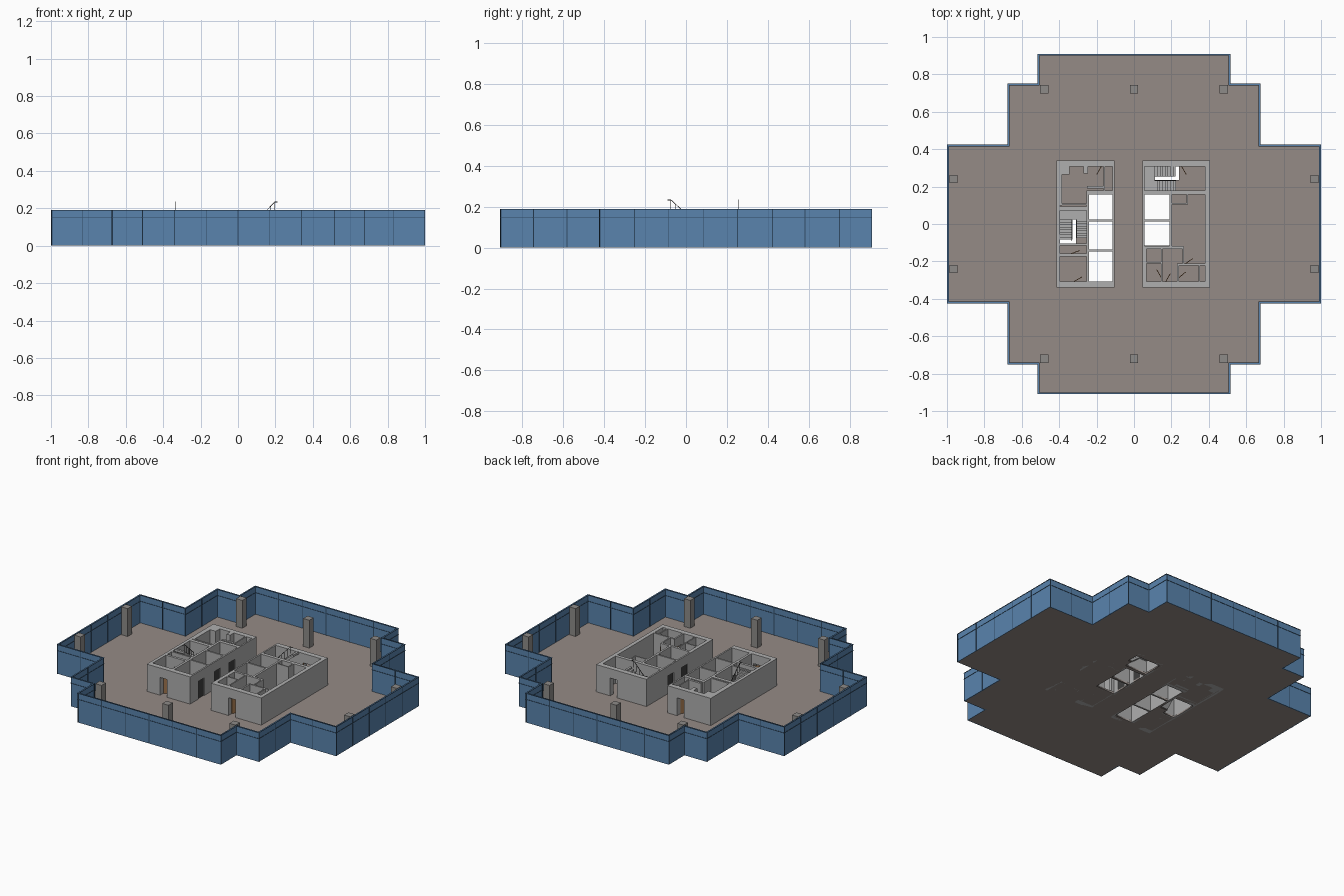
import bpy, bmesh, math
from mathutils import Vector, Matrix

if "Cube" in bpy.data.objects:
    bpy.data.objects.remove(bpy.data.objects["Cube"])

FLOOR, TOP, WALL, DOOR = 0.01, 0.19, 0.186, 0.125


def material(name, r, g, b):
    m = bpy.data.materials.new(name)
    m.diffuse_color = (r, g, b, 1)
    m.use_nodes = True
    m.node_tree.nodes["Principled BSDF"].inputs["Base Color"].default_value = m.diffuse_color
    return m


GLASS = material("blue_glass", 0.10, 0.23, 0.42)
FRAME = material("dark_blue_frame", 0.03, 0.07, 0.13)
STONE = material("taupe_floor", 0.30, 0.26, 0.24)
WOOD = material("brown_wood", 0.33, 0.17, 0.07)
GREY = material("light_grey", 0.43, 0.43, 0.43)
CONCRETE = material("column_grey", 0.27, 0.26, 0.25)
DARK = material("dark_metal", 0.05, 0.05, 0.05)


def finish(name, bm, mat):
    bmesh.ops.recalc_face_normals(bm, faces=bm.faces)
    me = bpy.data.meshes.new(name)
    bm.to_mesh(me)
    bm.free()
    ob = bpy.data.objects.new(name, me)
    bpy.context.collection.objects.link(ob)
    me.materials.append(mat)
    return ob


def boxes(name, items, mat):
    """One object from many (x0, x1, y0, y1, z0, z1) boxes."""
    bm = bmesh.new()
    for x0, x1, y0, y1, z0, z1 in items:
        mtx = Matrix.Translation(((x0 + x1) / 2, (y0 + y1) / 2, (z0 + z1) / 2)) @ \
            Matrix.Diagonal((abs(x1 - x0), abs(y1 - y0), z1 - z0, 1))
        bmesh.ops.create_cube(bm, size=1, matrix=mtx)
    return finish(name, bm, mat)


def prism(name, pts, vec, mat):
    """Extrude a planar profile along a vector."""
    bm = bmesh.new()
    face = bm.faces.new([bm.verts.new(p) for p in pts])
    ext = bmesh.ops.extrude_face_region(bm, geom=[face], use_keep_orig=True)
    bmesh.ops.translate(bm, vec=vec, verts=[v for v in ext["geom"] if isinstance(v, bmesh.types.BMVert)])
    return finish(name, bm, mat)


def rect(x0, x1, y0, y1):
    return [(x0, y0), (x1, y0), (x1, y1), (x0, y1)]


# Stepped plan outline, mirrored from one quarter
quarter = [(1, 0.425), (0.675, 0.425), (0.675, 0.75), (0.515, 0.75), (0.515, 0.91)]
outline = quarter + [(-x, y) for x, y in quarter[::-1]]
outline += [(-x, -y) for x, y in outline]

# Lift shafts of the two cores
left_shafts = [rect(-0.24, -0.115, a, b) for a, b in ((0.024, 0.158), (-0.136, 0.013), (-0.307, -0.147))]
right_shafts = [rect(0.055, 0.19, a, b) for a, b in ((0.024, 0.158), (-0.115, 0.013))]
left_well = [(-0.395, -0.104), (-0.31, -0.104), (-0.31, -0.065), (-0.255, -0.065), (-0.255, 0.072), (-0.395, 0.072)]
right_well = [(0.06, 0.18), (0.215, 0.18), (0.215, 0.235), (0.24, 0.235), (0.24, 0.307), (0.06, 0.307)]


def slab(name, loops, z0, z1, mat):
    """Flat slab; loops after the first become holes."""
    cu = bpy.data.curves.new(name, "CURVE")
    cu.dimensions, cu.fill_mode, cu.extrude = "2D", "BOTH", (z1 - z0) / 2
    for loop in loops:
        sp = cu.splines.new("POLY")
        sp.points.add(len(loop) - 1)
        for p, (x, y) in zip(sp.points, loop):
            p.co = (x, y, 0, 1)
        sp.use_cyclic_u = True
    tmp = bpy.data.objects.new(name, cu)
    bpy.context.collection.objects.link(tmp)
    bpy.context.view_layer.update()
    bm = bmesh.new()
    bm.from_mesh(tmp.to_mesh())
    bpy.data.objects.remove(tmp)
    bmesh.ops.remove_doubles(bm, verts=bm.verts, dist=1e-5)
    bmesh.ops.translate(bm, verts=bm.verts, vec=(0, 0, (z0 + z1) / 2))
    return finish(name, bm, mat)


inner = [(x - math.copysign(0.005, x), y - math.copysign(0.005, y)) for x, y in outline]
slab("floor_slab", [inner, left_well, right_well] + left_shafts + right_shafts, 0, FLOOR, STONE)

# Glass facade with mullions and a transom
glass, frame = [], []
for (ax, ay), (bx, by) in zip(inner, inner[1:] + inner[:1]):
    x0, x1, y0, y1 = min(ax, bx), max(ax, bx), min(ay, by), max(ay, by)
    t = 0.003
    glass.append((x0 - t, x1 + t, y0 - t, y1 + t, 0, TOP))
    for z in (0.148, TOP - 0.003):
        frame.append((x0 - 0.005, x1 + 0.005, y0 - 0.005, y1 + 0.005, z, z + 0.003))
    n = max(1, round(max(x1 - x0, y1 - y0) / 0.16))
    for i in range(n):
        mx, my = ax + (bx - ax) * i / n, ay + (by - ay) * i / n
        w, d = (0.002, 0.005) if x1 - x0 > y1 - y0 else (0.005, 0.002)
        frame.append((mx - w, mx + w, my - d, my + d, 0, TOP))
boxes("facade_glass", glass, GLASS)
boxes("facade_frame", frame, FRAME)

# Perimeter columns
spots = [(x, y) for x in (-0.48, 0, 0.48) for y in (-0.72, 0.72)]
spots += [(x, y) for x in (-0.965, 0.965) for y in (-0.24, 0.24)]
boxes("columns", [(x - 0.022, x + 0.022, y - 0.022, y + 0.022, FLOOR, TOP) for x, y in spots], CONCRETE)


def wall(x0, x1, y0, y1, doors=(), w=0.05):
    """Wall boxes with door openings centred at the given positions."""
    along_x = x1 - x0 > y1 - y0
    a, end = (x0, x1) if along_x else (y0, y1)
    out = []

    def add(p, q, z):
        out.append((p, q, y0, y1, z, WALL) if along_x else (x0, x1, p, q, z, WALL))
    for d in sorted(doors):
        add(a, d - w / 2, 0)
        add(d - w / 2, d + w / 2, DOOR)
        a = d + w / 2
    add(a, end, 0)
    return out


# Left core: outer shell, shaft walls, rooms
left = wall(-0.415, -0.395, -0.34, 0.34) + wall(-0.115, -0.105, -0.34, 0.34, (-0.225, -0.06, 0.09), 0.06)
left += wall(-0.395, -0.115, -0.34, -0.307, (-0.295,)) + wall(-0.395, -0.115, 0.307, 0.34, (-0.20,))
left += wall(-0.255, -0.24, -0.307, 0.18) + wall(-0.255, -0.115, 0.158, 0.18)
left += wall(-0.24, -0.115, 0.013, 0.024) + wall(-0.24, -0.115, -0.147, -0.136)
left += wall(-0.395, -0.255, 0.072, 0.094) + wall(-0.395, -0.255, -0.115, -0.104, (-0.285,))
left += wall(-0.395, -0.255, -0.174, -0.158, (-0.31,))
left += wall(-0.163, -0.155, 0.18, 0.307, (0.235,)) + wall(-0.25, -0.155, 0.19, 0.204)
left += wall(-0.395, -0.385, 0.10, 0.307)
left += wall(-0.39, -0.345, 0.265, 0.307) + wall(-0.27, -0.245, 0.27, 0.307) + wall(-0.395, -0.255, 0.102, 0.11)
boxes("left_core_walls", left, GREY)

# Right core: outer shell, shaft walls, rooms
right = wall(0.045, 0.055, -0.34, 0.34, (-0.05, 0.09), 0.06) + wall(0.38, 0.405, -0.34, 0.34)
right += wall(0.05, 0.40, -0.34, -0.307, (0.195,)) + wall(0.05, 0.40, 0.307, 0.34, (0.28,))
right += wall(0.19, 0.203, -0.125, 0.16) + wall(0.05, 0.385, 0.158, 0.18)
right += wall(0.05, 0.19, 0.013, 0.024) + wall(0.05, 0.265, -0.133, -0.118, (0.10,))
right += wall(0.203, 0.29, 0.104, 0.112) + wall(0.282, 0.29, 0.11, 0.16)
right += wall(0.055, 0.068, -0.307, -0.13) + wall(0.145, 0.153, -0.307, -0.13, (-0.26,))
right += wall(0.06, 0.15, -0.212, -0.204) + wall(0.26, 0.268, -0.215, -0.12)
right += wall(0.23, 0.385, -0.222, -0.212, (0.30,)) + wall(0.23, 0.24, -0.307, -0.212, (-0.262,))
right += wall(0.345, 0.353, -0.307, -0.212, (-0.27,))
boxes("right_core_walls", right, GREY)

# Lift doors
boxes("lift_doors", [(-0.113, -0.110, y - 0.03, y + 0.03, FLOOR, DOOR) for y in (-0.225, -0.06, 0.09)] +
      [(0.050, 0.053, y - 0.03, y + 0.03, FLOOR, DOOR) for y in (-0.05, 0.09)], DARK)

# Open door leaves: hinge x, hinge y, opening angle
for i, (x, y, ang) in enumerate([(-0.32, -0.307, 30), (-0.335, -0.158, 20), (0.17, -0.307, 60), (-0.175, 0.307, 240),
                                 (0.275, -0.212, 35), (0.24, -0.287, 40), (0.145, -0.285, 120), (0.255, 0.307, -60)]):
    leaf = boxes(f"door_leaf_{i + 1}", [(0, 0.048, -0.002, 0.002, FLOOR, DOOR)], WOOD)
    leaf.location = (x, y, 0)
    leaf.rotation_euler.z = math.radians(ang)


def flight(name, start, direction, width, run, rise, n=8):
    """Sawtooth stair flight with a sloped underside."""
    s, d = Vector(start), Vector(direction)
    pts = []
    for i in range(n):
        pts += [s + d * run * i / n + Vector((0, 0, rise * i / n)),
                s + d * run * i / n + Vector((0, 0, rise * (i + 1) / n))]
    end = s + d * run + Vector((0, 0, rise))
    low = Vector((0, 0, -0.014))
    pts += [end, end + low, s + d * 0.012 + Vector((0, 0, -0.004))]
    prism(name, pts, width, GREY)


def rail(name, foot, direction, side, run, rise):
    """Sloped handrail with a level end and posts."""
    s, d, up = Vector(foot), Vector(direction), Vector((0, 0, 1))
    a, b = s + up * 0.045, s + d * run * 0.85 + up * (rise + 0.045)
    c, t = s + d * run + up * (rise + 0.045), up * 0.004
    prism(name, [a, b, c, c - t, b - t, a - t], side, DARK)
    for i in range(5):
        p = s + d * run * 0.85 * i / 4 + up * rise * i / 4
        q = d * 0.002
        prism(f"{name}_post_{i + 1}", [p, p + q, p + q + up * 0.043, p + up * 0.043], side, DARK)


# Left stair runs along y, right stair along x
M = 0.1
flight("left_stair_lower", (-0.31, -0.075, FLOOR), (0, 1, 0), (0.055, 0, 0), 0.1, M - FLOOR)
flight("left_stair_upper", (-0.395, 0.025, M), (0, -1, 0), (0.065, 0, 0), 0.108, TOP - M)
boxes("left_stair_landing", [(-0.395, -0.255, 0.024, 0.072, M - 0.012, M)], GREY)
rail("left_stair_upper_rail", (-0.335, 0.025, M), (0, -1, 0), (0.003, 0, 0), 0.115, TOP - M)
rail("left_stair_lower_rail", (-0.308, -0.075, FLOOR), (0, 1, 0), (0.003, 0, 0), 0.1, M - FLOOR)

flight("right_stair_lower", (0.225, 0.18, FLOOR), (-1, 0, 0), (0, 0.055, 0), 0.115, M - FLOOR)
flight("right_stair_upper", (0.11, 0.253, M), (1, 0, 0), (0, 0.054, 0), 0.112, TOP - M)
boxes("right_stair_landing", [(0.055, 0.111, 0.18, 0.307, M - 0.012, M)], GREY)
rail("right_stair_upper_rail", (0.11, 0.254, M), (1, 0, 0), (0, 0.003, 0), 0.1, TOP - M)
rail("right_stair_lower_rail", (0.225, 0.231, FLOOR), (-1, 0, 0), (0, 0.003, 0), 0.115, M - FLOOR)
